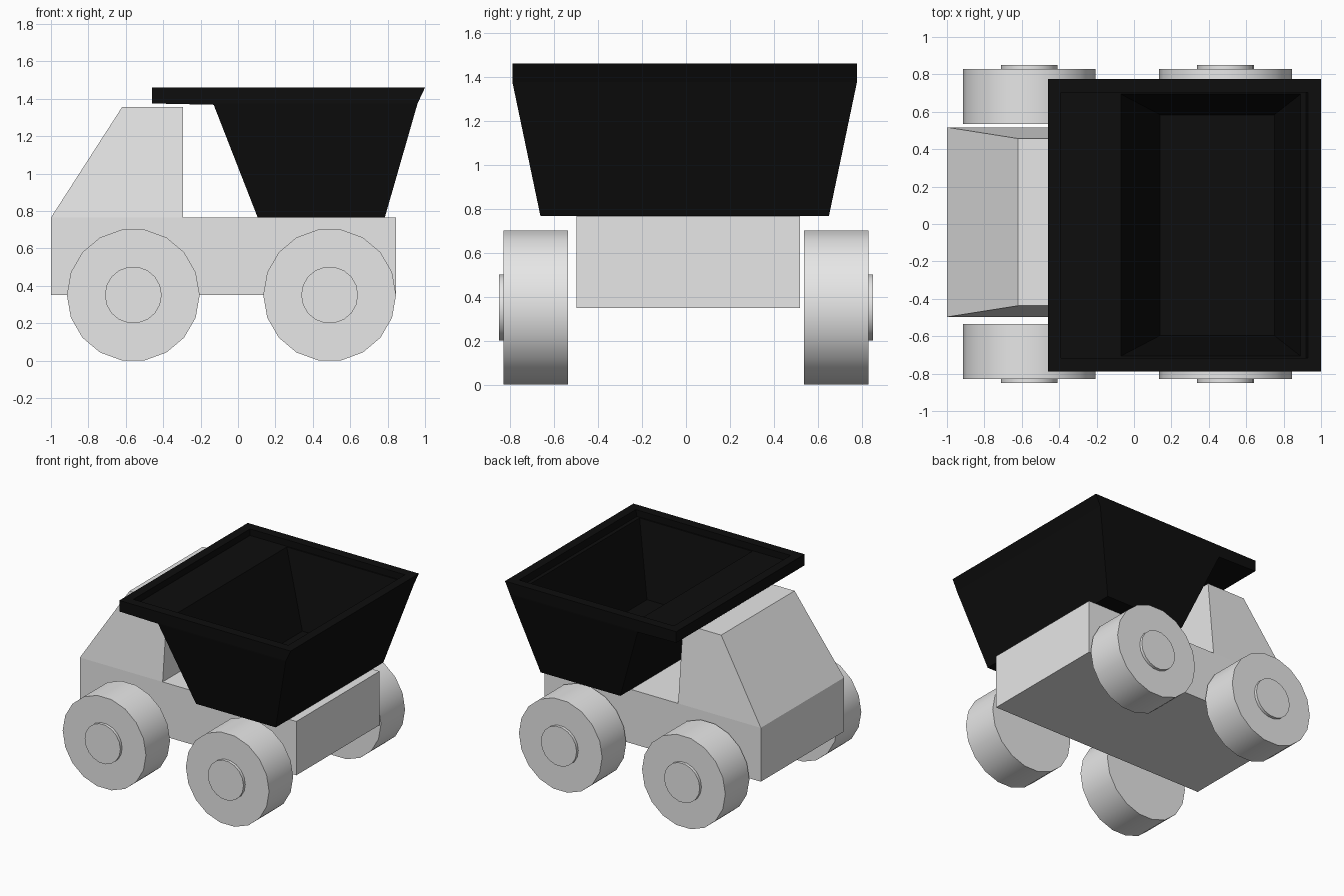
import bpy
import bmesh
import math
from mathutils import Matrix

cube = bpy.data.objects.get("Cube")
if cube:
    bpy.data.objects.remove(cube)


def make_material(name, value):
    mat = bpy.data.materials.new(name)
    mat.use_nodes = True
    colour = (value, value, value, 1)
    mat.diffuse_color = colour
    mat.node_tree.nodes["Principled BSDF"].inputs["Base Color"].default_value = colour
    return mat


grey = make_material("light grey", 0.8)
black = make_material("black", 0.004)


def add_object(name, bm, mat):
    bmesh.ops.recalc_face_normals(bm, faces=bm.faces)
    mesh = bpy.data.meshes.new(name)
    bm.to_mesh(mesh)
    bm.free()
    mesh.materials.append(mat)
    obj = bpy.data.objects.new(name, mesh)
    bpy.context.collection.objects.link(obj)
    return obj


def smooth(obj):
    bpy.ops.object.select_all(action='DESELECT')
    obj.select_set(True)
    bpy.context.view_layer.objects.active = obj
    bpy.ops.object.shade_smooth_by_angle(angle=math.radians(35))


# Chassis and cab: one side profile extruded across, narrowed at the roof
BODY_Y, HALF_BASE, HALF_ROOF, ROOF_Z = 0.01, 0.507, 0.447, 1.355
profile = [(-1, 0.35), (0.845, 0.35), (0.845, 0.765), (-0.295, 0.765),
           (-0.295, ROOF_Z), (-0.62, ROOF_Z), (-1, 0.765)]
# The cab and the chassis share the deck line so the tapered sides stay flat
bm = bmesh.new()
sides = []
for s in (-1, 1):
    verts = [bm.verts.new((x, BODY_Y + s * (HALF_ROOF if z == ROOF_Z else HALF_BASE), z))
             for x, z in profile]
    bm.faces.new([verts[i] for i in (0, 1, 2, 3, 6)])
    bm.faces.new([verts[i] for i in (3, 4, 5, 6)])
    sides.append(verts)
right, left = sides
for i in range(len(profile)):
    j = (i + 1) % len(profile)
    bm.faces.new((right[i], right[j], left[j], left[i]))
add_object("cab_and_chassis", bm, grey)

# Dump bed: rectangular rings lofted up the outside, over the lip and down inside
BED_Y = -0.006
rings = [  # front x, back x, half width, height
    (0.105, 0.785, 0.655, 0.766),
    (-0.13, 0.958, 0.781, 1.368),
    (-0.46, 0.96, 0.782, 1.375),
    (-0.46, 1.0, 0.782, 1.46),
    (-0.39, 0.93, 0.71, 1.46),
    (-0.39, 0.92, 0.71, 1.41),
    (-0.07, 0.89, 0.70, 1.41),
    (0.14, 0.75, 0.59, 0.86),
]
bm = bmesh.new()
loops = []
for x0, x1, w, z in rings:
    corners = [(x0, -w), (x1, -w), (x1, w), (x0, w)]
    loops.append([bm.verts.new((x, BED_Y + y, z)) for x, y in corners])
for low, high in zip(loops, loops[1:]):
    for i in range(4):
        j = (i + 1) % 4
        bm.faces.new((low[i], low[j], high[j], high[i]))
bm.faces.new(loops[0])
bm.faces.new(loops[-1])
add_object("dump_bed", bm, black)


# Wheels with raised hubs
def disc(name, x, y0, y1, radius):
    bm = bmesh.new()
    place = Matrix.Translation((x, (y0 + y1) / 2, 0.351)) @ Matrix.Rotation(math.pi / 2, 4, 'X')
    # Half-step turn keeps a flat facet on the ground
    place = place @ Matrix.Rotation(math.pi / 2, 4, 'Z')
    bmesh.ops.create_cone(bm, cap_ends=True, segments=18, radius1=radius, radius2=radius,
                          depth=abs(y1 - y0), matrix=place)
    # Align a corner with the travel direction
    corner = max(bm.verts, key=lambda v: v.co.x).co
    turn = math.atan2(corner.z - 0.351, corner.x - x)
    bmesh.ops.rotate(bm, verts=bm.verts, cent=(x, 0, 0.351),
                     matrix=Matrix.Rotation(turn, 3, 'Y'))
    smooth(add_object(name, bm, grey))


for end, x in (("front", -0.56), ("rear", 0.49)):
    for side, s in (("left", 1), ("right", -1)):
        disc(f"{end}_{side}_wheel", x, s * 0.535, s * 0.828, 0.355)
        disc(f"{end}_{side}_hub", x, s * 0.80, s * 0.85, 0.152)
